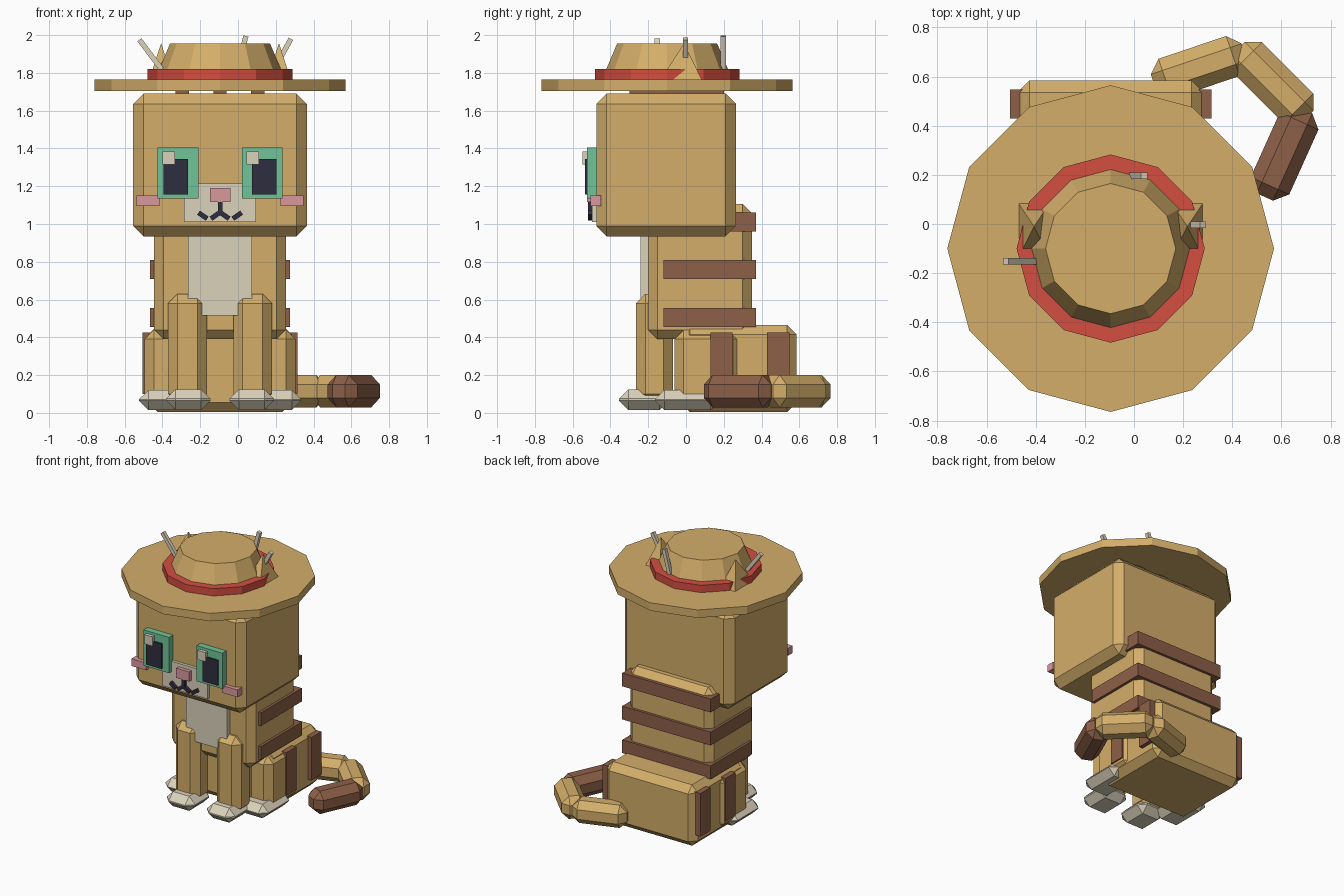
import bpy, bmesh
from mathutils import Vector, Matrix

old = bpy.data.objects.get("Cube")
if old:
    bpy.data.objects.remove(old, do_unlink=True)

MID = -0.095  # mirror plane of the body; the tail sticks out to one side


def material(name, rgb):
    lin = [((c / 255 + 0.055) / 1.055) ** 2.4 for c in rgb] + [1]
    m = bpy.data.materials.new(name)
    m.use_nodes = True
    m.diffuse_color = lin
    m.node_tree.nodes["Principled BSDF"].inputs["Base Color"].default_value = lin
    return m


FUR = material("tan fur", (212, 174, 106))
BROWN = material("brown stripe", (141, 96, 72))
CREAM = material("cream", (219, 210, 187))
GREEN = material("eye green", (113, 196, 152))
DARK = material("dark navy", (47, 45, 62))
PINK = material("pink", (218, 152, 158))
RED = material("hat band red", (212, 78, 65))


def finish(name, bm, mat):
    bmesh.ops.recalc_face_normals(bm, faces=bm.faces)
    me = bpy.data.meshes.new(name)
    bm.to_mesh(me)
    bm.free()
    me.materials.append(mat)
    ob = bpy.data.objects.new(name, me)
    bpy.context.collection.objects.link(ob)
    return ob


def solid(name, mat, matrix, size, bevel=0):
    """Chamfered box of the given size placed by a matrix."""
    bm = bmesh.new()
    bmesh.ops.create_cube(bm, size=1)
    bmesh.ops.scale(bm, vec=size, verts=bm.verts)
    if bevel:
        bmesh.ops.bevel(bm, geom=bm.edges[:], offset=bevel, segments=1,
                        profile=0.5, affect='EDGES')
    bmesh.ops.transform(bm, matrix=matrix, verts=bm.verts)
    return finish(name, bm, mat)


def box(name, mat, xs, ys, zs, bevel=0):
    lo, hi = Vector(t[0] for t in (xs, ys, zs)), Vector(t[1] for t in (xs, ys, zs))
    return solid(name, mat, Matrix.Translation((lo + hi) / 2), hi - lo, bevel)


def pair(name, mat, near, far, ys, zs, bevel=0):
    """Two boxes at equal distances left and right of the body's middle."""
    for side, s in (("left", 1), ("right", -1)):
        xs = sorted((MID + s * near, MID + s * far))
        box(f"{side}_{name}", mat, xs, ys, zs, bevel)


def bar(name, mat, a, b, width, bevel=0):
    """Square bar running from a to b."""
    a, b = Vector(a), Vector(b)
    d = b - a
    x = d.normalized()
    y = x.cross(Vector((0, 1, 0) if abs(x.y) < 0.01 else (0, 0, 1))).normalized()
    rot = Matrix((x, y, x.cross(y))).transposed().to_4x4()
    return solid(name, mat, Matrix.Translation((a + b) / 2) @ rot,
                 (d.length, width, width), bevel)


def frustum(name, mat, r1, r2, z1, z2):
    bm = bmesh.new()
    bmesh.ops.create_cone(bm, cap_ends=True, segments=12, radius1=r1, radius2=r2,
                          depth=z2 - z1)
    bmesh.ops.translate(bm, vec=(MID, -0.1, (z1 + z2) / 2), verts=bm.verts)
    return finish(name, bm, mat)


# Head, torso and haunches
box("head", FUR, (MID - 0.46, MID + 0.46), (-0.475, 0.265), (0.935, 1.69), 0.055)
box("torso", FUR, (MID - 0.35, MID + 0.35), (-0.2, 0.35), (0.39, 1.105), 0.05)
box("haunches", FUR, (MID - 0.38, MID + 0.38), (-0.03, 0.585), (0.005, 0.465), 0.05)
box("chest_bib", CREAM, (MID - 0.17, MID + 0.17), (-0.24, -0.19), (0.515, 0.99))

# Legs and paws
pair("front_leg", FUR, 0.07, 0.275, (-0.265, -0.07), (0.05, 0.63), 0.05)
pair("thigh", FUR, 0.2, 0.4, (-0.062, 0.3), (0.03, 0.44), 0.05)
pair("front_paw", CREAM, 0.05, 0.285, (-0.355, -0.09), (0.015, 0.125), 0.05)
pair("back_paw", CREAM, 0.195, 0.43, (-0.165, 0.18), (0.015, 0.12), 0.05)

# Stripes on the back, haunches and top of the head
for i, z in enumerate((0.455, 0.71, 0.96)):
    box(f"back_stripe_{i}", BROWN, (MID - 0.37, MID + 0.37), (-0.12, 0.37), (z, z + 0.1))
for i, y in enumerate((0.13, 0.43)):
    pair(f"haunch_stripe_{i}", BROWN, 0.35, 0.41, (y, y + 0.117), (0.1, 0.425))
for i, x in enumerate((-0.2, 0, 0.2)):
    box(f"head_stripe_{i}", BROWN, (MID + x - 0.035, MID + x + 0.035),
        (-0.3, 0.2), (1.67, 1.705))

# Tail
path = [((0.08, 0.575), (0.45, 0.7), FUR), ((0.425, 0.715), (0.705, 0.435), FUR),
        ((0.693, 0.465), (0.533, 0.11), BROWN)]
for i, (a, b, mat) in enumerate(path):
    bar(f"tail_{i}", mat, (*a, 0.115), (*b, 0.115), 0.172, 0.05)

# Face
pair("eye", GREEN, 0.115, 0.33, (-0.523, -0.47), (1.135, 1.405))
pair("pupil", DARK, 0.17, 0.3, (-0.534, -0.515), (1.155, 1.345))
for side, x in (("right", -0.4), ("left", 0.045)):
    box(f"{side}_eye_glint", CREAM, (x, x + 0.066), (-0.547, -0.515), (1.315, 1.385))
pair("cheek", PINK, 0.32, 0.443, (-0.505, -0.45), (1.095, 1.15))
box("muzzle", CREAM, (MID - 0.19, MID + 0.19), (-0.497, -0.46), (1.01, 1.215))
box("nose", PINK, (MID - 0.054, MID + 0.054), (-0.525, -0.49), (1.117, 1.19))
box("mouth_line", DARK, (MID - 0.012, MID + 0.012), (-0.52, -0.49), (1.045, 1.117))
for side, s in (("left", 1), ("right", -1)):
    for part, p, q in (("inner", (0, 1.062), (0.048, 1.028)),
                       ("outer", (0.068, 1.028), (0.114, 1.06))):
        bar(f"{side}_mouth_{part}", DARK, (MID + s * p[0], -0.506, p[1]),
            (MID + s * q[0], -0.506, q[1]), 0.026)

# Straw hat
frustum("hat_brim", FUR, 0.665, 0.665, 1.705, 1.765)
frustum("hat_band", RED, 0.383, 0.383, 1.765, 1.82)
frustum("hat_crown", FUR, 0.345, 0.265, 1.765, 1.955)

# Ears poking through the hat
for side, s in (("left", 1), ("right", -1)):
    x = MID + s * 0.312
    bm = bmesh.new()
    base = [bm.verts.new((x + dx * 0.08, -0.03 + dy * 0.14, 1.71))
            for dx, dy in ((-1, -1), (1, -1), (1, 1), (-1, 1))]
    tip = bm.verts.new((x, -0.01, 1.957))
    bm.faces.new(base)
    for i in range(4):
        bm.faces.new((base[i], base[(i + 1) % 4], tip))
    finish(f"{side}_ear", bm, FUR)

# Loose straws
bar("straw_right", CREAM, (-0.39, -0.152, 1.8), (-0.522, -0.152, 1.975), 0.027)
bar("straw_back", CREAM, (-0.01, 0.197, 1.8), (0.042, 0.197, 1.995), 0.027)
bar("straw_left", CREAM, (0.18, -0.003, 1.8), (0.28, -0.003, 1.98), 0.027)
